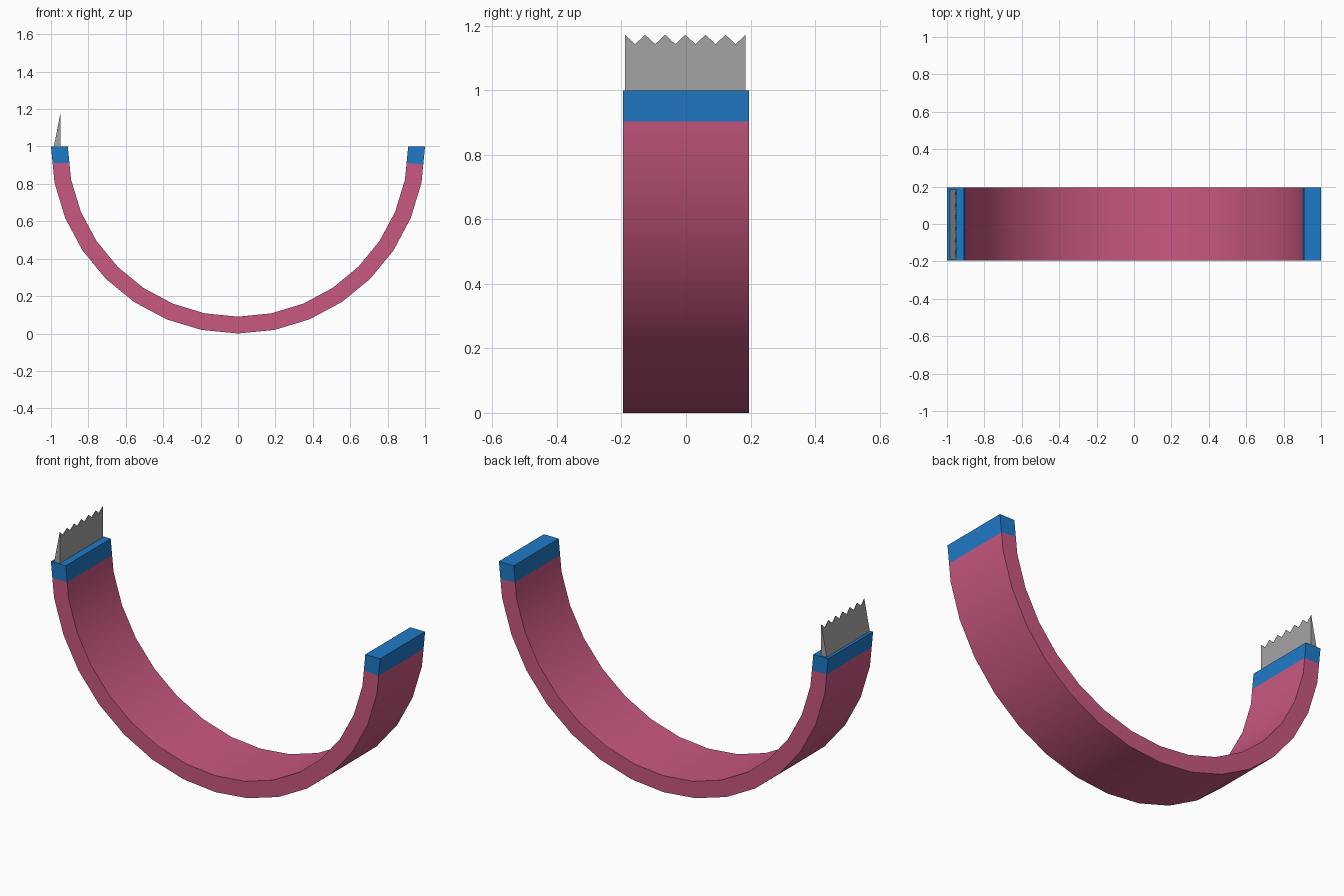
import bpy, bmesh, math

if "Cube" in bpy.data.objects:
    bpy.data.objects.remove(bpy.data.objects["Cube"])

OUT_R, IN_R, HALF_W, SEGS = 1.0, 0.91, 0.195, 16


def material(name, rgb):
    m = bpy.data.materials.new(name)
    m.diffuse_color = (*rgb, 1)
    m.use_nodes = True
    m.node_tree.nodes["Principled BSDF"].inputs["Base Color"].default_value = m.diffuse_color
    return m


pink = material("pink", (0.584, 0.098, 0.216))
blue = material("blue", (0.014, 0.195, 0.578))
grey = material("grey", (0.37, 0.37, 0.37))


def add_object(name, bm, mat, smooth=False):
    bmesh.ops.recalc_face_normals(bm, faces=bm.faces)
    mesh = bpy.data.meshes.new(name)
    bm.to_mesh(mesh)
    bm.free()
    mesh.materials.append(mat)
    ob = bpy.data.objects.new(name, mesh)
    bpy.context.collection.objects.link(ob)
    if smooth:
        bpy.ops.object.select_all(action='DESELECT')
        ob.select_set(True)
        bpy.context.view_layer.objects.active = ob
        bpy.ops.object.shade_smooth_by_angle()
    return ob


def loft(name, rings, mat, cap_start=False, cap_end=False, smooth=False):
    """Join equal rings of points into a tube, capping the chosen ends."""
    bm = bmesh.new()
    loops = [[bm.verts.new(p) for p in r] for r in rings]
    for a, b in zip(loops, loops[1:]):
        for i in range(len(a)):
            j = (i + 1) % len(a)
            bm.faces.new((a[i], a[j], b[j], b[i]))
    if cap_start:
        bm.faces.new(loops[0])
    if cap_end:
        bm.faces.new(loops[-1])
    return add_object(name, bm, mat, smooth)


def section(outer, inner):
    """Rectangular cross-section of the band from two (x, z) points."""
    return [(p[0], y, p[1]) for p, y in
            ((outer, -HALF_W), (outer, HALF_W), (inner, HALF_W), (inner, -HALF_W))]


def arc(r, k):
    a = math.pi + math.pi * k / SEGS
    return (r * math.cos(a), 1 + r * math.sin(a))


def on_chord(r, k0, k1, z):
    """Point at height z on the straight chord between two arc steps."""
    p, q = arc(r, k0), arc(r, k1)
    t = (z - p[1]) / (q[1] - p[1])
    return (p[0] + t * (q[0] - p[0]), z)


# Half-ring band, with the cuts where the coloured ends start
rings = [section(arc(OUT_R, k), arc(IN_R, k)) for k in range(SEGS + 1)]
left_cut = section(on_chord(OUT_R, 0, 1, 0.912), on_chord(IN_R, 0, 1, 0.912))
right_cut = section(on_chord(OUT_R, SEGS, SEGS - 1, 0.903),
                    on_chord(IN_R, SEGS, SEGS - 1, 0.912))
loft("curved_band", [left_cut] + rings[1:-1] + [right_cut], pink, smooth=True)
loft("left_end", [rings[0], left_cut], blue, cap_start=True)
loft("right_end", [right_cut, rings[-1]], blue, cap_end=True)

# Serrated wedge blade standing on the left end
TEETH, Y0, Y1 = 6, -0.189, 0.185
X_FLAT, X_BASE, Z_BASE, Z_TIP, Z_GAP = -0.95, -0.985, 0.998, 1.172, 1.143
blade = []
for i in range(2 * TEETH + 1):
    y = Y0 + (Y1 - Y0) * i / (2 * TEETH)
    z = Z_GAP if i % 2 else Z_TIP
    thick = (X_FLAT - X_BASE) * (Z_TIP - z) / (Z_TIP - Z_BASE) + 0.0005
    blade.append([(X_BASE, y, Z_BASE), (X_FLAT, y, Z_BASE),
                  (X_FLAT, y, z), (X_FLAT - thick, y, z)])
loft("serrated_blade", blade, grey, True, True)
